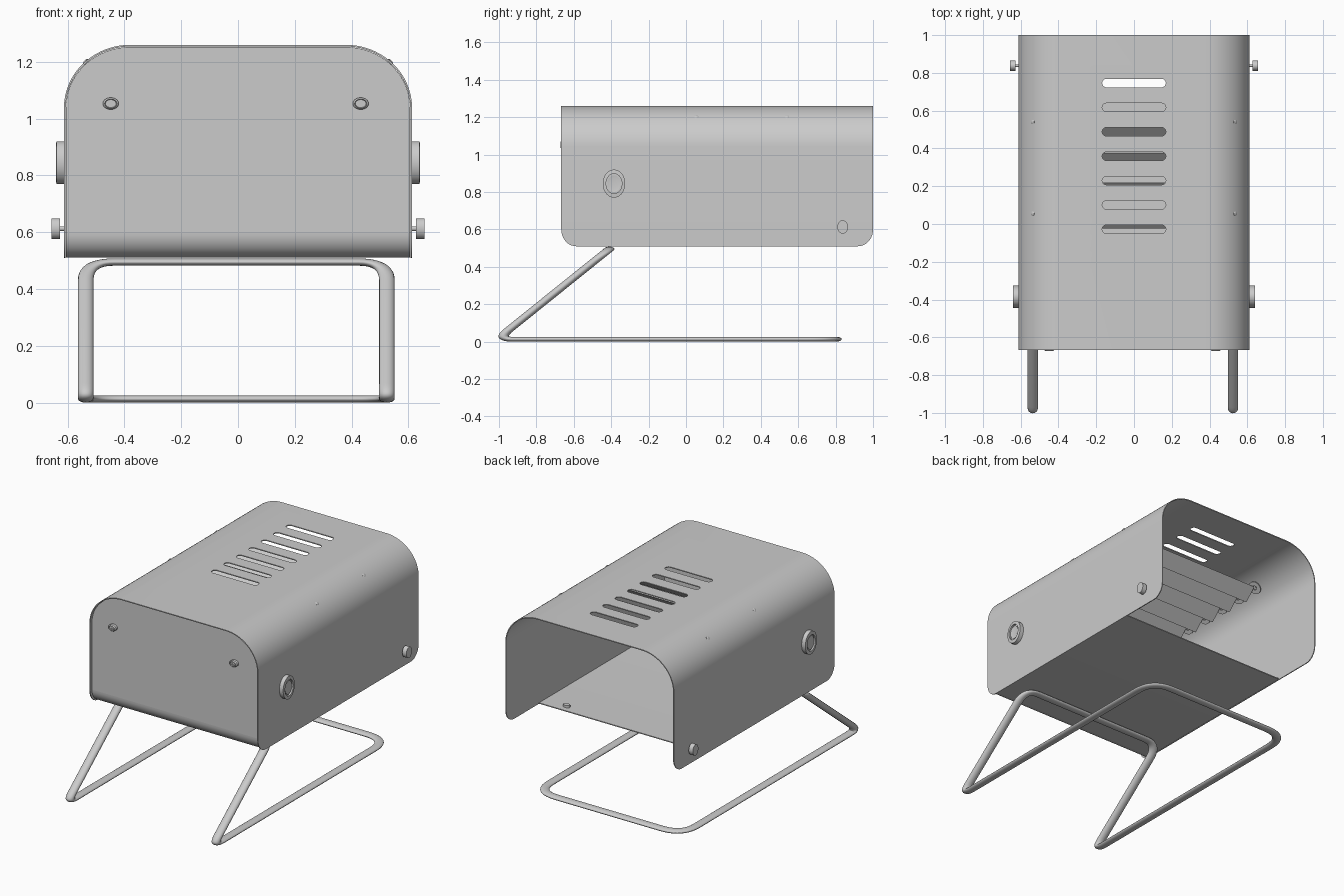
import bpy, bmesh, math
from mathutils import Vector, Matrix

if "Cube" in bpy.data.objects:
    bpy.data.objects.remove(bpy.data.objects["Cube"])

HP = math.pi / 2


def finish(ob, angle=35):
    # bake modifiers, then smooth while keeping hard edges
    bpy.ops.object.select_all(action='DESELECT')
    ob.select_set(True)
    bpy.context.view_layer.objects.active = ob
    bpy.ops.object.convert(target='MESH')
    bpy.ops.object.shade_smooth_by_angle(angle=math.radians(angle))
    return bpy.context.object


def from_bm(name, bm):
    me = bpy.data.meshes.new(name)
    bm.to_mesh(me)
    bm.free()
    ob = bpy.data.objects.new(name, me)
    bpy.context.collection.objects.link(ob)
    return ob


def sheet(name, rows, thick):
    # lofted strip of two-point rows, given a thickness inward
    bm = bmesh.new()
    vs = [[bm.verts.new(p) for p in r] for r in rows]
    for a, b in zip(vs, vs[1:]):
        bm.faces.new((a[0], a[1], b[1], b[0]))
    ob = from_bm(name, bm)
    m = ob.modifiers.new('thickness', 'SOLIDIFY')
    m.thickness, m.offset = thick, -1
    return ob


def prism(bm, pts, vec):
    f = bm.faces.new([bm.verts.new(p) for p in pts])
    r = bmesh.ops.extrude_face_region(bm, geom=[f])
    bmesh.ops.translate(bm, verts=[v for v in r['geom'] if isinstance(v, bmesh.types.BMVert)], vec=vec)
    bmesh.ops.recalc_face_normals(bm, faces=bm.faces)


def lathe(name, prof, mat, n=32, closed=False):
    # (radius, height) profile spun round local z; capped, or closed into a ring
    bm = bmesh.new()
    rings = [[bm.verts.new((r * math.cos(2 * math.pi * i / n), r * math.sin(2 * math.pi * i / n), h))
              for i in range(n)] for r, h in prof]
    pairs = list(zip(rings, rings[1:])) + ([(rings[-1], rings[0])] if closed else [])
    for a, b in pairs:
        for i in range(n):
            j = (i + 1) % n
            bm.faces.new((a[i], a[j], b[j], b[i]))
    if not closed:
        bm.faces.new(rings[0])
        bm.faces.new(rings[-1])
    bm.transform(mat)
    bmesh.ops.recalc_face_normals(bm, faces=bm.faces)
    return finish(from_bm(name, bm))


def placed(loc, rot=(0, 0), scale=(1, 1, 1)):
    # rot = (angle, axis); scale is applied in world axes
    m = Matrix.Rotation(rot[0], 4, rot[1]) if rot[1] else Matrix()
    return Matrix.Translation(loc) @ Matrix.Diagonal((*scale, 1)) @ m


W, Y0, Y1, Z0, Z1 = 0.6125, -0.667, 1.0, 0.51, 1.26
RX, RZ, N = 0.235, 0.22, 20
T = 0.006

# wrap-around shell with rounded lower corners
half = []
for i in range(11):
    a = HP * i / 10
    half.append((W, Z0 + 0.09 * (1 - math.cos(a)), 0.08 * (1 - math.sin(a))))
for i in range(N + 1):
    a = HP * i / N
    half.append((W - RX + RX * math.cos(a), Z1 - RZ + RZ * math.sin(a), 0))
prof = half + [(-x, z, d) for x, z, d in reversed(half)]
shell = sheet('shell', [((x, Y0 + d, z), (x, Y1 - d, z)) for x, z, d in prof], T)

# vent slots cut in the roof
bm = bmesh.new()
for k in range(7):
    yc = 0.746 - 0.129 * k
    pts = []
    for s in (1, -1):
        for i in range(13):
            a = -HP + math.pi * i / 12
            pts.append((s * (0.146 + 0.0225 * math.cos(a)), yc + s * 0.0225 * math.sin(a), 1.2))
    prism(bm, pts, (0, 0, 0.1))
cutter = from_bm('slot_cutter', bm)
cutter.hide_render = True
b = shell.modifiers.new('slots', 'BOOLEAN')
b.operation, b.object, b.solver = 'DIFFERENCE', cutter, 'EXACT'
shell = finish(shell)
bpy.data.objects.remove(cutter)

# front panel set slightly back, with a bend at the bottom leading into the floor
w, yf = W - T - 0.001, -0.65
bm = bmesh.new()
right = [(w, 0.6)] + [(w - 0.228 + 0.228 * math.cos(HP * i / N), 1.04 + 0.212 * math.sin(HP * i / N))
                      for i in range(N + 1)]
prism(bm, [(x, yf, z) for x, z in right + [(-x, z) for x, z in reversed(right)]], (0, T, 0))
finish(from_bm('front_panel', bm))
bend = [(yf + 0.08 - 0.08 * math.cos(HP * i / 12), 0.6 - 0.089 * math.sin(HP * i / 12)) for i in range(13)]
bend.append((0.66, 0.511))
finish(sheet('floor_plate', [((w, y, z), (-w, y, z)) for y, z in reversed(bend)], -T))

# baffle slats under the roof, with round riveted tabs at each end
for k in range(5):
    yc = 0.50 - 0.161 * k
    bm = bmesh.new()
    prism(bm, [(-0.51, yc - 0.04, 1.11), (-0.51, yc + 0.037, 1.185),
               (-0.51, yc + 0.041, 1.182), (-0.51, yc - 0.036, 1.107)], (1.02, 0, 0))
    finish(from_bm('baffle_slat', bm))
    for s in (-1, 1):
        m = Matrix.Translation((s * 0.521, yc + 0.03, 1.183)) @ Matrix.Rotation(s * math.radians(43), 4, 'Y')
        lathe('slat_tab', [(0.014, 0), (0.042, 0), (0.042, 0.005), (0.014, 0.005)], m, 24, True)

for s in (-1, 1):
    # side knobs: a raised ring with a dished centre
    side = (s * HP, 'Y')
    lathe('side_knob', [(0.075, 0), (0.075, 0.027), (0.053, 0.029), (0.053, 0.018), (0.044, 0.018),
                        (0.044, 0.024), (0.03, 0.022)],
          placed((s * W, -0.385, 0.845), side, (1, 0.8, 1)), 48)
    # rear buttons on a thin shaft
    lathe('rear_button', [(0.008, -0.004), (0.008, 0.014), (0.036, 0.014), (0.036, 0.044)],
          placed((s * W, 0.838, 0.613), side, (1, 0.8, 1)))
    # front panel screws: washer and recessed head
    lathe('front_screw', [(0.021, -0.008), (0.021, 0.016), (0.016, 0.022), (0.014, 0.016), (0.011, 0.016),
                          (0.011, 0.02), (0.005, 0.02), (0.005, 0.016)],
          placed((s * 0.44 - 0.008, yf, 1.053), (HP, 'X'), (1.33, 1, 1)))
    # floor bolts
    lathe('floor_bolt', [(0.02, 0), (0.02, 0.016)], placed((s * 0.44, 0.61, 0.516), scale=(1.2, 0.8, 1)), 16)
    # small rivets on the rounded roof edges
    for y in (0.055, 0.54):
        m = Matrix.Translation((s * 0.535, y, 1.2)) @ Matrix.Rotation(s * math.radians(45), 4, 'Y')
        lathe('roof_rivet', [(0.012, -0.012), (0.012, 0.003), (0.007, 0.006)], m, 16)


def fillet(pts, radii, n=10):
    # closed path with each corner replaced by a smooth curve
    out = []
    for i, p in enumerate(pts):
        p, a, c = Vector(p), Vector(pts[i - 1]), Vector(pts[(i + 1) % len(pts)])
        s = p + (a - p).normalized() * radii[i]
        e = p + (c - p).normalized() * radii[i]
        for k in range(n + 1):
            t = k / n
            out.append(s * (1 - t) ** 2 + p * 2 * t * (1 - t) + e * t * t)
    return out


# bent rod stand: one closed loop, flattened in height
R, flat, lx = 0.0275, 0.47, 0.53
loop = [(-lx, -0.41, 0.495), (lx, -0.41, 0.495), (lx, -1.01, 0.013), (lx, 0.805, 0.013),
        (-lx, 0.805, 0.013), (-lx, -1.01, 0.013)]
path = fillet(loop, [0.1, 0.1, 0.08, 0.15, 0.15, 0.08])
cu = bpy.data.curves.new('rod_stand', 'CURVE')
cu.dimensions, cu.bevel_depth, cu.bevel_resolution = '3D', R, 6
sp = cu.splines.new('POLY')
sp.points.add(len(path) - 1)
for pt, p in zip(sp.points, path):
    pt.co = (p.x, p.y, p.z / flat, 1)
sp.use_cyclic_u = True
stand = bpy.data.objects.new('rod_stand', cu)
bpy.context.collection.objects.link(stand)
stand.scale.z = flat
stand.location.x = -0.006
finish(stand, 60)
